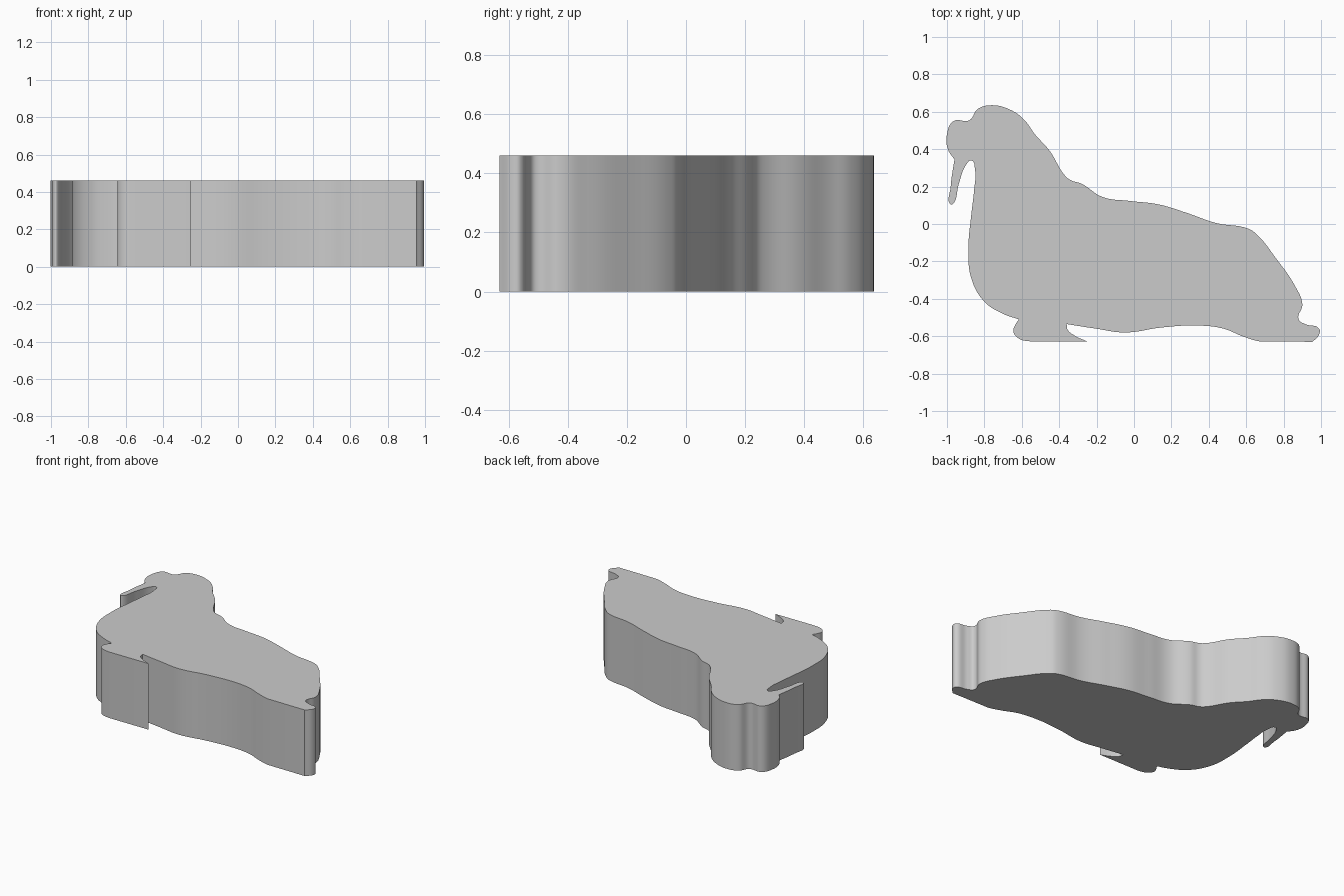
import bpy
import bmesh

HEIGHT = 0.46

# Remove the default object
default_object = bpy.data.objects.get("Cube")
if default_object:
    bpy.data.objects.remove(default_object, do_unlink=True)


def flat_material(name, colour):
    material = bpy.data.materials.new(name)
    material.use_nodes = True
    material.diffuse_color = colour
    shader = next(n for n in material.node_tree.nodes if n.type == "BSDF_PRINCIPLED")
    shader.inputs["Base Color"].default_value = colour
    return material


# Silhouette runs in hundredths of a unit; every run begins with a sharp corner
muzzle_and_head = [(-96, 34.5), (-99.5, 40), (-100, 48), (-96.5, 55), (-88, 55.5),
                   (-83.5, 61.5), (-76, 63.5), (-66, 61), (-59, 56)]
back = [(-53, 48), (-45, 39), (-37, 26), (-34, 23.5), (-28, 21.5), (-17, 14.5),
        (-2, 12.3), (13, 10.5), (28, 6), (44, 0.5), (61, -2.5), (65, -5)]
rump = [(76, -18.5), (86, -33), (90, -43), (88, -51), (91.5, -53.5), (99, -56), (99, -59)]
rear_flipper = [(95.5, -63)]
belly = [(67, -62.7), (58, -60), (48, -56), (35, -54.3), (15, -55.3), (-5, -58), (-20, -56)]
flipper_notch = [(-36, -53.5), (-35.5, -56.5), (-32, -59.5)]
front_flipper = [(-25, -62.8)]
flipper_heel = [(-55, -62.8), (-62, -61), (-64.5, -57.5), (-63.5, -54)]
chest = [(-61.5, -51), (-70, -48), (-80, -41.5), (-87, -29), (-88.5, -13), (-87, 5),
         (-85.5, 18), (-85, 29), (-87, 34), (-89.5, 32)]
tusk = [(-93.5, 22), (-96.5, 11), (-98, 10.5), (-98, 20)]

sharp_runs = [muzzle_and_head, rear_flipper, flipper_notch, front_flipper, chest]
outline = [muzzle_and_head, back, rump, rear_flipper, belly, flipper_notch,
           front_flipper, flipper_heel, chest, tusk]

# Closed smooth outline, with vector handles at the corners
curve = bpy.data.curves.new("walrus_body", "CURVE")
curve.dimensions = "2D"
curve.fill_mode = "BOTH"
curve.resolution_u = 8
curve.extrude = HEIGHT / 2
spline = curve.splines.new("BEZIER")
spline.bezier_points.add(sum(len(run) for run in outline) - 1)
spline.use_cyclic_u = True

index = 0
for run in outline:
    for position, (x, y) in enumerate(run):
        point = spline.bezier_points[index]
        point.co = (x / 100, y / 100, 0)
        sharp = position == 0 and run in sharp_runs
        point.handle_left_type = point.handle_right_type = "VECTOR" if sharp else "AUTO"
        index += 1

# Straight edges along the soles of both flippers
for start in (belly, flipper_heel):
    first = sum(len(run) for run in outline[:outline.index(start)])
    spline.bezier_points[first].handle_left_type = "VECTOR"

# Turn the extruded outline into a solid slab
body = bpy.data.objects.new("walrus_body", curve)
bpy.context.collection.objects.link(body)
bpy.ops.object.select_all(action="DESELECT")
body.select_set(True)
bpy.context.view_layer.objects.active = body
bpy.context.view_layer.update()
bpy.ops.object.convert(target="MESH")
body = bpy.context.object

mesh = bmesh.new()
mesh.from_mesh(body.data)
bmesh.ops.remove_doubles(mesh, verts=mesh.verts, dist=0.0002)
bmesh.ops.translate(mesh, verts=mesh.verts, vec=(0, 0, HEIGHT / 2))
bmesh.ops.recalc_face_normals(mesh, faces=mesh.faces)
mesh.to_mesh(body.data)
mesh.free()

body.data.materials.clear()
body.data.materials.append(flat_material("plain grey", (0.6, 0.6, 0.6, 1)))
bpy.ops.object.shade_smooth_by_angle()
